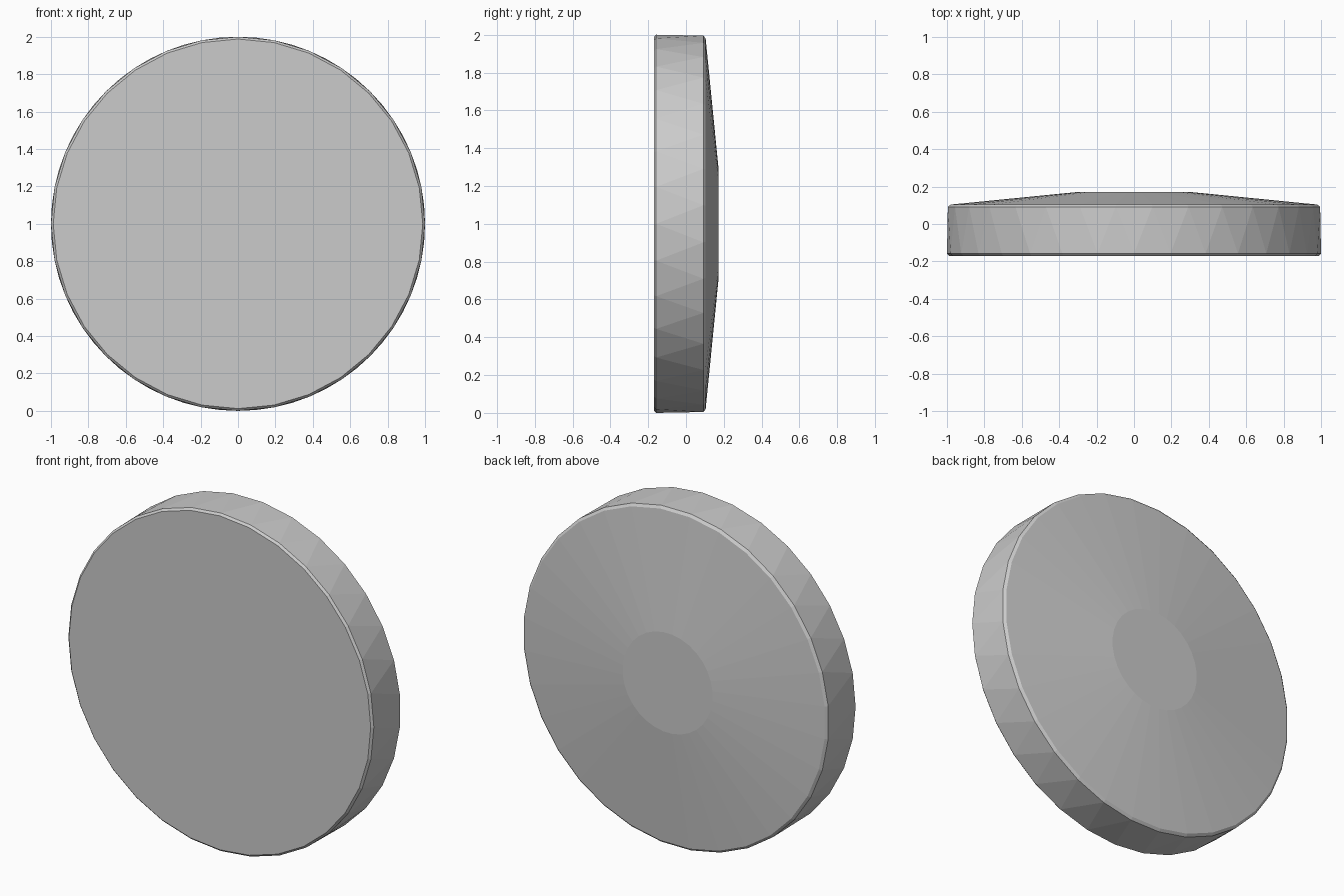
import bpy, bmesh
from math import sin, cos, pi

if "Cube" in bpy.data.objects:
    bpy.data.objects.remove(bpy.data.objects["Cube"])

SIDES = 32
# profile from front to back: (y, radius, twist in steps)
PROFILE = [(-0.17, 0.988, 0), (-0.158, 1.0, 0),
           (0.092, 1.0, 0.5), (0.104, 0.985, 0.5), (0.172, 0.295, 0.5)]

bm = bmesh.new()


def ring(y, r, twist):
    angles = [2 * pi * (i + twist) / SIDES for i in range(SIDES)]
    return [bm.verts.new((r * cos(a), y, 1 + r * sin(a))) for a in angles]


rings = [ring(*p) for p in PROFILE]

# walls: quads between aligned rings, alternating triangles where twisted
for k in range(len(rings) - 1):
    a, b = rings[k], rings[k + 1]
    twisted = PROFILE[k][2] != PROFILE[k + 1][2]
    for i in range(SIDES):
        j = (i + 1) % SIDES
        if twisted:
            bm.faces.new((a[i], a[j], b[i]))
            bm.faces.new((a[j], b[j], b[i]))
        else:
            bm.faces.new((a[i], a[j], b[j], b[i]))

# flat front face and flat centre of the domed back
bm.faces.new(rings[0])
bm.faces.new(rings[-1])
bmesh.ops.recalc_face_normals(bm, faces=bm.faces)

mesh = bpy.data.meshes.new("round_disc")
bm.to_mesh(mesh)
bm.free()
disc = bpy.data.objects.new("round_disc", mesh)
bpy.context.collection.objects.link(disc)
